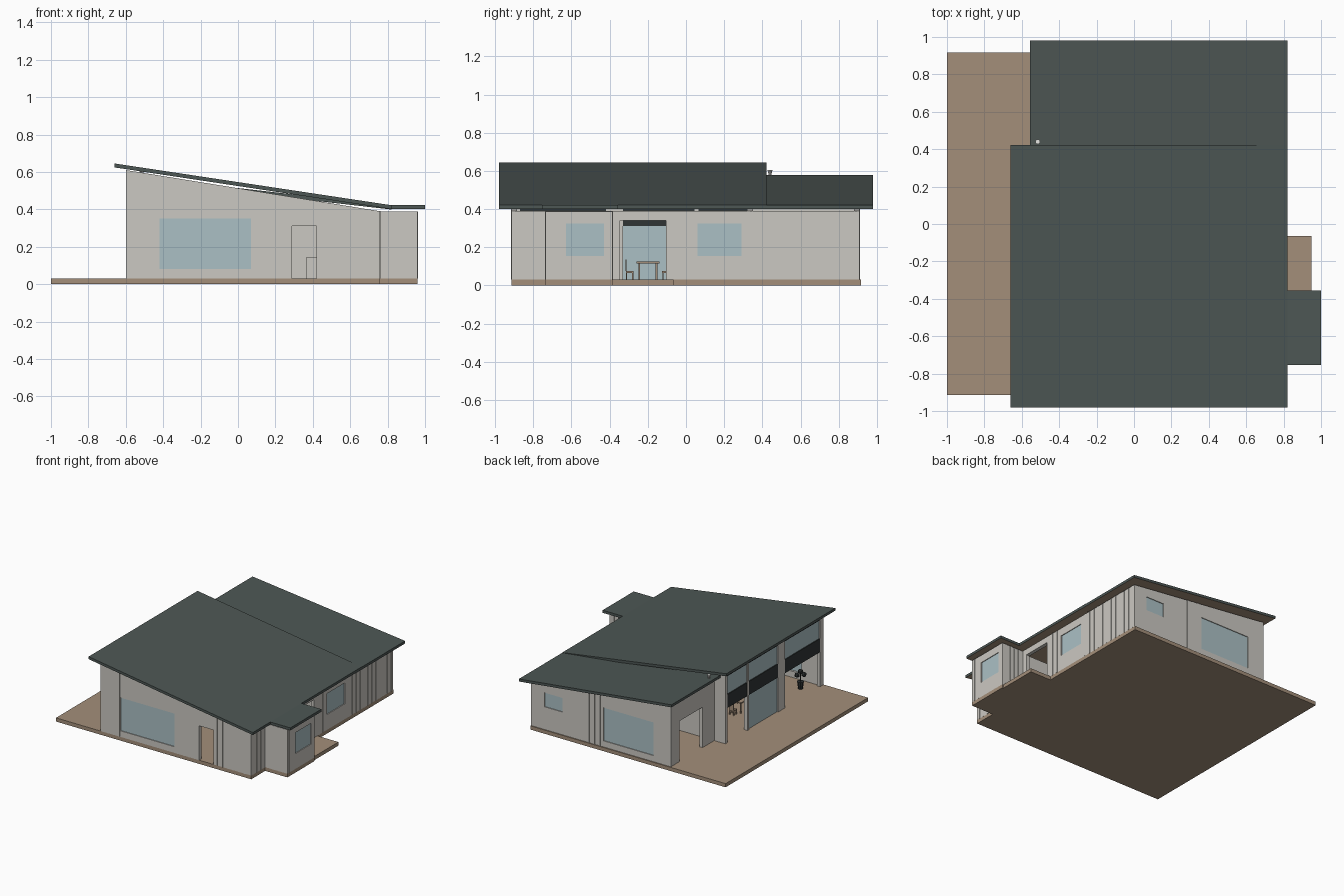
import bpy, bmesh
from mathutils import Vector

cube = bpy.data.objects.get("Cube")
if cube:
    bpy.data.objects.remove(cube)


def material(name, r, g, b):
    m = bpy.data.materials.new(name)
    m.use_nodes = True
    m.diffuse_color = (r, g, b, 1)
    m.node_tree.nodes["Principled BSDF"].inputs["Base Color"].default_value = (r, g, b, 1)
    return m


WALL = material("pale_cladding", 0.60, 0.58, 0.54)
ROOF = material("slate_roof", 0.075, 0.095, 0.09)
WOOD = material("tan_wood", 0.37, 0.275, 0.195)
GLASS = material("blue_glass", 0.41, 0.53, 0.56)
TRIM = material("dark_trim", 0.03, 0.035, 0.036)
WHITE = material("white_lamp", 0.8, 0.8, 0.78)

THICK = 0.03
FLOOR = 0.03


def finish(name, bm, *mats):
    bmesh.ops.recalc_face_normals(bm, faces=bm.faces)
    mesh = bpy.data.meshes.new(name)
    bm.to_mesh(mesh)
    bm.free()
    for m in mats:
        mesh.materials.append(m)
    ob = bpy.data.objects.new(name, mesh)
    bpy.context.collection.objects.link(ob)
    return ob


def add_prism(bm, axis, profile, lo, hi):
    """Extrude a (horizontal, z) profile between lo and hi on the other axis."""
    def point(u, z, p):
        return (u, p, z) if axis == "x" else (p, u, z)
    face = bm.faces.new([bm.verts.new(point(u, z, lo)) for u, z in profile])
    new = bmesh.ops.extrude_face_region(bm, geom=[face])["geom"]
    shift = Vector((0, hi - lo, 0)) if axis == "x" else Vector((hi - lo, 0, 0))
    bmesh.ops.translate(bm, vec=shift, verts=[v for v in new if isinstance(v, bmesh.types.BMVert)])


def box(name, mat, x0, x1, y0, y1, z0, z1):
    bm = bmesh.new()
    add_prism(bm, "x", [(x0, z0), (x1, z0), (x1, z1), (x0, z1)], y0, y1)
    return finish(name, bm, mat)


def wall(name, axis, a, b, p, inward, top, holes=(), battens=()):
    """Wall with openings (start, end, bottom, top, glazed) and thin battens."""
    bm = bmesh.new()
    height = top if callable(top) else lambda u: top

    def piece(s, e, z0, z1=None, lo=0, hi=THICK):
        zs, ze = (height(s), height(e)) if z1 is None else (z1, z1)
        add_prism(bm, axis, [(s, z0), (e, z0), (e, ze), (s, zs)], p + inward * lo, p + inward * hi)

    u = a
    for i, (s, e, z0, z1, glazed) in enumerate(sorted(holes)):
        piece(u, s, FLOOR)
        if z0 > FLOOR:
            piece(s, e, FLOOR, z0)
        piece(s, e, z1)
        u = e
        if glazed:
            pane = bmesh.new()
            add_prism(pane, axis, [(s, z0), (e, z0), (e, z1), (s, z1)],
                      p + inward * 0.006, p + inward * 0.014)
            finish(f"{name}_window_{i + 1}", pane, GLASS)
    piece(u, b, FLOOR)
    for c in battens:
        piece(c - 0.005, c + 0.005, FLOOR, None, -0.003, 0)
    return finish(name, bm, WALL)


def steps(start, end, gap=0.05):
    return [start + gap * i for i in range(int((end - start) / gap + 1.001))]


def main_top(x):
    return 0.61 - 0.162 * (x + 0.6)


def wing_top(x):
    return 0.53 - 0.111 * (x + 0.5)


# Floor slabs and deck
box("deck_and_floor", WOOD, -1, 0.76, -0.915, 0.918, 0, FLOOR)
box("entry_porch_floor", WOOD, 0.76, 0.95, -0.385, -0.065, 0, FLOOR)
box("bay_floor", WOOD, 0.76, 0.96, -0.735, -0.385, 0, FLOOR)

# Outer walls
wall("front_wall", "x", -0.6, 0.76, -0.915, 1, main_top,
     [(-0.42, 0.07, 0.08, 0.35, True), (0.29, 0.42, FLOOR, 0.31, False)],
     steps(-0.58, -0.43) + steps(0.1, 0.26) + steps(0.45, 0.74))
wall("main_rear_wall", "x", -0.6, 0.76, 0.35, -1, main_top)
wall("wing_rear_wall", "x", -0.5, 0.76, 0.91, -1, wing_top,
     [(-0.345, 0.105, 0.08, 0.35, True), (0.475, 0.64, 0.215, 0.33, True)],
     steps(0.14, 0.25))
wall("wing_west_wall", "y", 0.35, 0.91, -0.5, 1, 0.53, [(0.5, 0.8, FLOOR, 0.36, False)])
wall("east_wall", "y", -0.915, 0.91, 0.76, -1, 0.39,
     [(-0.345, -0.105, FLOOR, 0.34, False), (0.06, 0.29, 0.155, 0.325, True)],
     steps(-0.89, -0.75) + steps(-0.04, 0.03) + steps(0.34, 0.89))

# Projecting bay
wall("bay_east_wall", "y", -0.735, -0.385, 0.96, -1, 0.388,
     [(-0.63, -0.43, 0.155, 0.325, True)], steps(-0.71, -0.66))
for name, y, inward in (("bay_front_wall", -0.735, 1), ("bay_rear_wall", -0.385, -1)):
    wall(name, "x", 0.76, 0.96, y, inward, 0.388, (), steps(0.8, 0.92, 0.04))

# Glazed west facade: posts, clerestory, dark bands and open or glazed lower bays
for i, (y0, y1) in enumerate([(-0.915, -0.87), (-0.42, -0.33), (0.045, 0.065), (0.32, 0.35)]):
    box(f"west_post_{i + 1}", WALL, -0.6, -0.57, y0, y1, FLOOR, 0.605)
for i, (y0, y1, glazed) in enumerate([(-0.87, -0.42, False), (-0.33, 0.045, True), (0.065, 0.32, False)]):
    box(f"west_band_{i + 1}", TRIM, -0.597, -0.575, y0, y1, 0.31, 0.42)
    box(f"west_clerestory_{i + 1}", GLASS, -0.59, -0.582, y0, y1, 0.42, 0.57)
    box(f"west_header_{i + 1}", TRIM, -0.597, -0.575, y0, y1, 0.57, 0.605)
    if glazed:
        box("west_sliding_glass", GLASS, -0.59, -0.582, y0, y1, FLOOR, 0.31)


# Roofs with wooden undersides
def roof(name, x0, z0, x1, z1, y0, y1, depth=0.021):
    bm = bmesh.new()
    add_prism(bm, "x", [(x0, z0 - depth), (x1, z1 - depth), (x1, z1), (x0, z1 if z0 == z1 else z0)], y0, y1)
    bmesh.ops.recalc_face_normals(bm, faces=bm.faces)
    for f in bm.faces:
        f.material_index = 1 if f.normal.z < -0.5 else 0
    return finish(name, bm, ROOF, WOOD)


roof("main_roof", -0.66, 0.645, 0.82, 0.422, -0.98, 0.422)
roof("wing_roof", -0.555, 0.577, 0.82, 0.42, 0.35, 0.98)
roof("bay_roof", 0.815, 0.422, 1.0, 0.422, -0.755, -0.355)

# Eave lamp
bm = bmesh.new()
bmesh.ops.create_cone(bm, cap_ends=True, segments=10, radius1=0.006, radius2=0.013, depth=0.03)
finish("eave_lamp", bm, WHITE).location = (-0.515, 0.44, 0.59)

# Interior partition and cabinet
box("hall_partition", WALL, 0.1, 0.73, -0.42, -0.4, FLOOR, 0.38)
box("hall_cabinet", WALL, 0.365, 0.43, -0.8, -0.74, FLOOR, 0.145)

# Dining table and chairs
TX, TY = -0.3, -0.2
box("table_top", WOOD, TX - 0.1, TX + 0.1, TY - 0.06, TY + 0.06, 0.115, 0.125)
for sx in (-1, 1):
    for sy in (-1, 1):
        x, y = TX + sx * 0.085, TY + sy * 0.045
        box("table_leg", WOOD, x - 0.005, x + 0.005, y - 0.005, y + 0.005, FLOOR, 0.115)
for side in (-1, 1):
    for x in (TX - 0.05, TX + 0.05):
        y = TY + side * 0.095
        box("chair_seat", WOOD, x - 0.022, x + 0.022, y - 0.02, y + 0.02, 0.066, 0.074)
        yb = y + side * 0.02
        box("chair_back", WOOD, x - 0.022, x + 0.022, yb - 0.003, yb + 0.003, 0.074, 0.135)
        for dx in (-0.018, 0.018):
            for dy in (-0.016, 0.016):
                box("chair_leg", WOOD, x + dx - 0.003, x + dx + 0.003,
                    y + dy - 0.003, y + dy + 0.003, FLOOR, 0.066)

# Potted plant
bm = bmesh.new()
bmesh.ops.create_cone(bm, cap_ends=True, segments=10, radius1=0.018, radius2=0.026, depth=0.06)
finish("plant_pot", bm, TRIM).location = (-0.5, -0.76, 0.06)
box("plant_stem", TRIM, -0.503, -0.497, -0.763, -0.757, 0.085, 0.16)
for i, (dx, dy, z) in enumerate([(0, 0, 0.17), (0.02, 0.015, 0.14), (-0.02, -0.015, 0.145)]):
    bm = bmesh.new()
    bmesh.ops.create_icosphere(bm, subdivisions=1, radius=0.022)
    finish(f"plant_leaves_{i + 1}", bm, TRIM).location = (-0.5 + dx, -0.76 + dy, z)
